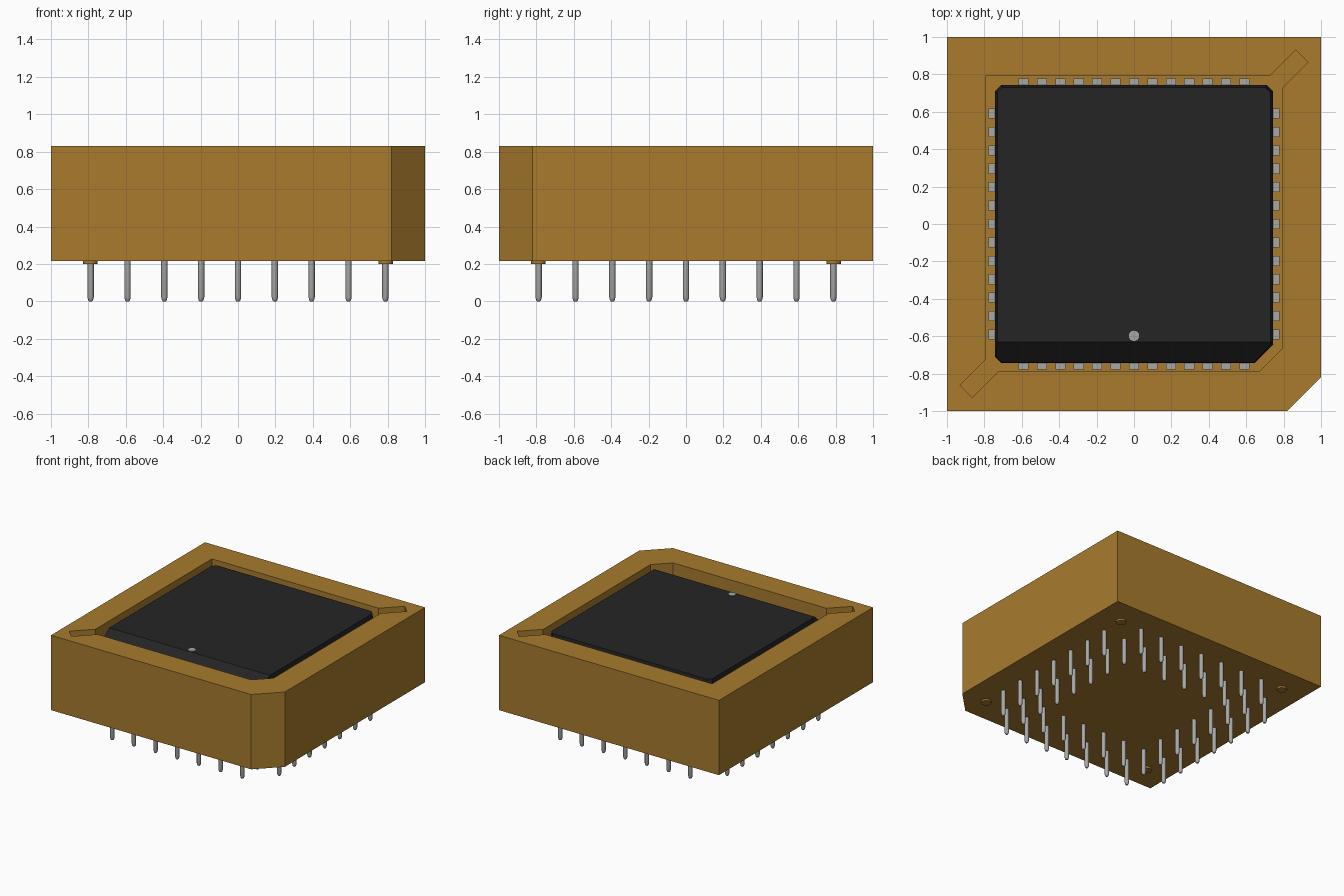
import bpy, bmesh, math
from mathutils import Matrix, Vector

old = bpy.data.objects.get("Cube")
if old:
    bpy.data.objects.remove(old, do_unlink=True)


def material(name, rgb):
    m = bpy.data.materials.new(name)
    m.use_nodes = True
    m.diffuse_color = (*rgb, 1)
    bsdf = next(n for n in m.node_tree.nodes if n.type == 'BSDF_PRINCIPLED')
    bsdf.inputs["Base Color"].default_value = (*rgb, 1)
    bsdf.inputs["Roughness"].default_value = 0.6
    return m


BROWN = material("ochre brown plastic", (0.392, 0.198, 0.027))
BLACK = material("black plastic", (0.018, 0.018, 0.018))
METAL = material("grey metal", (0.39, 0.39, 0.38))


def finish(name, bm, mat, smooth=False):
    bmesh.ops.recalc_face_normals(bm, faces=bm.faces[:])
    me = bpy.data.meshes.new(name)
    bm.to_mesh(me)
    bm.free()
    me.materials.append(mat)
    ob = bpy.data.objects.new(name, me)
    bpy.context.collection.objects.link(ob)
    if smooth:
        bpy.ops.object.select_all(action='DESELECT')
        ob.select_set(True)
        bpy.context.view_layer.objects.active = ob
        bpy.ops.object.shade_smooth_by_angle(angle=math.radians(50))
    return ob


def ring(bm, outline, z, scale=1.0):
    return [bm.verts.new((x * scale, y * scale, z)) for x, y in outline]


def bridge(bm, a, b):
    n = len(a)
    for i in range(n):
        j = (i + 1) % n
        bm.faces.new((a[i], a[j], b[j], b[i]))


def loft(bm, rings):
    """Closed solid through a stack of matching rings."""
    for a, b in zip(rings, rings[1:]):
        bridge(bm, a, b)
    bm.faces.new(rings[0])
    bm.faces.new(rings[-1])


def circle(x, y, r, n):
    return [(x + r * math.cos(2 * math.pi * i / n),
             y + r * math.sin(2 * math.pi * i / n)) for i in range(n)]


BASE, TOP, FLOOR = 0.215, 0.83, 0.45

# Socket body: square block with one cut corner and an open well with two pry slots
block = [(-1, -1), (0.82, -1), (1, -0.82), (1, 1), (-1, 1)]
well = [(-0.79, 0.79), (0.725, 0.79), (0.865, 0.93), (0.93, 0.865), (0.79, 0.725),
        (0.79, -0.668), (0.67, -0.788), (-0.725, -0.788), (-0.865, -0.928),
        (-0.93, -0.863), (-0.79, -0.723)]
bm = bmesh.new()
low, high = ring(bm, block, BASE), ring(bm, block, TOP)
rim, floor = ring(bm, well, TOP), ring(bm, well, FLOOR)
bridge(bm, low, high)
bridge(bm, rim, floor)
bm.faces.new(low)
bm.faces.new(floor)
rim_edges = [bm.edges.get((r[i - 1], r[i])) for r in (high, rim) for i in range(len(r))]
bmesh.ops.triangle_fill(bm, edges=rim_edges, use_beauty=True, normal=(0, 0, 1))
bmesh.ops.dissolve_limit(bm, angle_limit=0.01, verts=bm.verts[:], edges=bm.edges[:])
finish("socket_body", bm, BROWN)

# Standoff discs under the corners
bm = bmesh.new()
for sx in (-1, 1):
    for sy in (-1, 1):
        c = circle(0.79 * sx, 0.79 * sy, 0.038, 20)
        loft(bm, [ring(bm, c, 0.2), ring(bm, c, BASE + 0.01)])
finish("standoffs", bm, BROWN, smooth=True)

# Chip package: tapered slab with clipped corners and a sloped front edge
c, k = 0.742, 0.03
chip = [(-c + k, -c), (c - 0.095, -c), (c, -c + 0.095), (c, c - k),
        (c - k, c), (-c + k, c), (-c, c - k), (-c, -c + k)]
CHIP_TOP = 0.822
bm = bmesh.new()
loft(bm, [ring(bm, chip, 0.5, 0.98), ring(bm, chip, 0.69), ring(bm, chip, CHIP_TOP, 0.985)])
cut = bmesh.ops.bisect_plane(bm, geom=bm.verts[:] + bm.edges[:] + bm.faces[:],
                             plane_co=(0, -0.63, CHIP_TOP), plane_no=Vector((0, -1, 1)).normalized(),
                             clear_outer=True)
bmesh.ops.holes_fill(bm, edges=[e for e in bm.edges if e.is_boundary], sides=0)
finish("chip_package", bm, BLACK)

# Pin one dot
bm = bmesh.new()
dot = circle(0, -0.598, 0.028, 16)
loft(bm, [ring(bm, dot, CHIP_TOP - 0.002), ring(bm, dot, CHIP_TOP + 0.004)])
finish("pin_one_dot", bm, METAL)

# Chip leads: thirteen per side, each a shoulder and a hanging leg
bm = bmesh.new()
for side in range(4):
    turn = Matrix.Rotation(side * math.pi / 2, 4, 'Z')
    for i in range(-6, 7):
        y = i * 0.0985
        for x0, x1, z0, z1 in ((0.70, 0.778, 0.66, 0.69), (0.75, 0.778, 0.47, 0.66)):
            box = Matrix.LocRotScale(Vector(((x0 + x1) / 2, y, (z0 + z1) / 2)), None,
                                     Vector((x1 - x0, 0.054, z1 - z0)))
            bmesh.ops.create_cube(bm, size=1, matrix=turn @ box)
finish("chip_leads", bm, METAL)

# Solder pins: two square rings on a common grid, outer ring without corners
STEP = 0.197
bm = bmesh.new()
for i in range(-4, 5):
    for j in range(-4, 5):
        a, b = sorted((abs(i), abs(j)))
        if b == 3 or (b == 4 and a < 4):
            x, y = i * STEP, j * STEP
            loft(bm, [ring(bm, circle(x, y, r, 12), z) for r, z in
                      ((0.008, 0), (0.013, 0.006), (0.017, 0.022), (0.017, BASE + 0.02))])
finish("solder_pins", bm, METAL, smooth=True)
